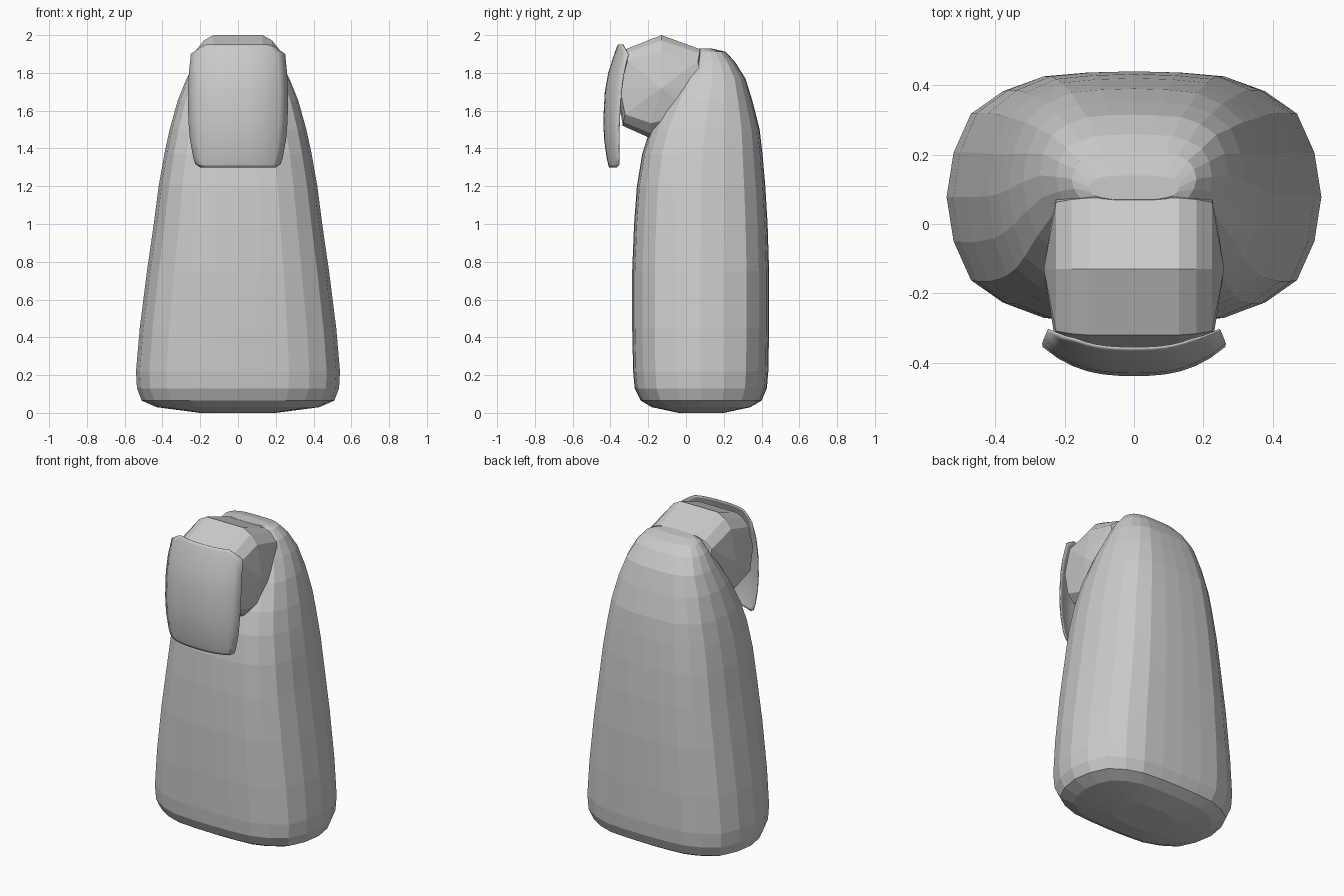
import bpy
import bmesh
import math

cube = bpy.data.objects.get("Cube")
if cube:
    bpy.data.objects.remove(cube, do_unlink=True)

# One plain grey for everything
grey = bpy.data.materials.new("plain_grey")
grey.use_nodes = True
grey.diffuse_color = (0.6, 0.6, 0.6, 1)
grey.node_tree.nodes["Principled BSDF"].inputs["Base Color"].default_value = (0.6, 0.6, 0.6, 1)


def loft(name, rings, closed=True, cap=False):
    """Skin a list of rings of points with quads."""
    bm = bmesh.new()
    rows = [[bm.verts.new(p) for p in ring] for ring in rings]
    n = len(rows[0])
    for a, b in zip(rows, rows[1:]):
        for i in range(n if closed else n - 1):
            j = (i + 1) % n
            bm.faces.new((a[i], a[j], b[j], b[i]))
    if cap:
        bm.faces.new(rows[0][::-1])
        bm.faces.new(rows[-1])
    bmesh.ops.remove_doubles(bm, verts=bm.verts, dist=1e-5)
    bmesh.ops.recalc_face_normals(bm, faces=bm.faces)
    mesh = bpy.data.meshes.new(name)
    bm.to_mesh(mesh)
    bm.free()
    mesh.materials.append(grey)
    obj = bpy.data.objects.new(name, mesh)
    bpy.context.collection.objects.link(obj)
    return obj


# Body: rounded-box cross-section, one quadrant mirrored to 24 points
quad = [(1, 0), (.963, .356), (.87, .67), (.70, .85), (.5, .96), (.26, .99)]
section = (quad + [(0, 1)] + [(-x, y) for x, y in quad[:0:-1]])
section += [(-x, -y) for x, y in section]

# height, half width, front y, back y
levels = [
    (0.0, .20, -.04, .20), (.03, .43, -.18, .34), (.065, .51, -.24, .40),
    (.13, .535, -.272, .428), (.22, .54, -.28, .436), (.45, .52, -.285, .44),
    (.75, .482, -.285, .44), (1.0, .446, -.275, .432), (1.2, .42, -.26, .42),
    (1.37, .39, -.232, .405), (1.5, .362, -.19, .39), (1.65, .32, -.11, .352),
    (1.77, .272, -.035, .315), (1.86, .225, .015, .258), (1.912, .18, .05, .21),
    (1.928, .13, .07, .14),
]
rings = []
for z, w, front, back in levels:
    mid, half = (front + back) / 2, (back - front) / 2
    rings.append([(x * w, mid + y * half, z) for x, y in section])
loft("body", rings, cap=True)

# Head: octagonal profile swept across x, shrinking to a point on each side
profile = [(0, .28), (-.19, .205), (-.235, 0), (-.205, -.2),
           (-.06, -.265), (.19, -.2), (.235, 0), (.205, .205)]
half_head = [(.13, 1.0), (.18, .9), (.225, .7), (.26, 0)]
stations = [(-x, s) for x, s in half_head[::-1]] + half_head
loft("head", [[(x, -.13 + y * (.8 + .2 * s if s else 0), 1.72 + z * s)
               for y, z in profile] for x, s in stations])

# Face plate: curved sheet, edges swept back; height, half width, centre y
plate_rows = [
    (1.95, .17, -.36), (1.935, .20, -.367), (1.90, .25, -.38), (1.80, .26, -.412),
    (1.70, .265, -.43), (1.55, .263, -.438), (1.45, .255, -.434),
    (1.35, .237, -.42), (1.315, .225, -.412), (1.30, .20, -.408),
]
steps = 12
plate = loft("face_plate", [
    [(w * t, y + .085 * abs(w * t / .265) ** 2.7, z)
     for t in (2 * i / steps - 1 for i in range(steps + 1))]
    for z, w, y in plate_rows], closed=False)
# Make the plate face forward before thickening it backwards
if sum(p.normal.y for p in plate.data.polygons) > 0:
    plate.data.flip_normals()
thick = plate.modifiers.new("thickness", "SOLIDIFY")
thick.thickness = .006
thick.offset = -1

bpy.ops.object.select_all(action="DESELECT")
plate.select_set(True)
bpy.context.view_layer.objects.active = plate
bpy.ops.object.shade_smooth_by_angle(angle=math.radians(40))
